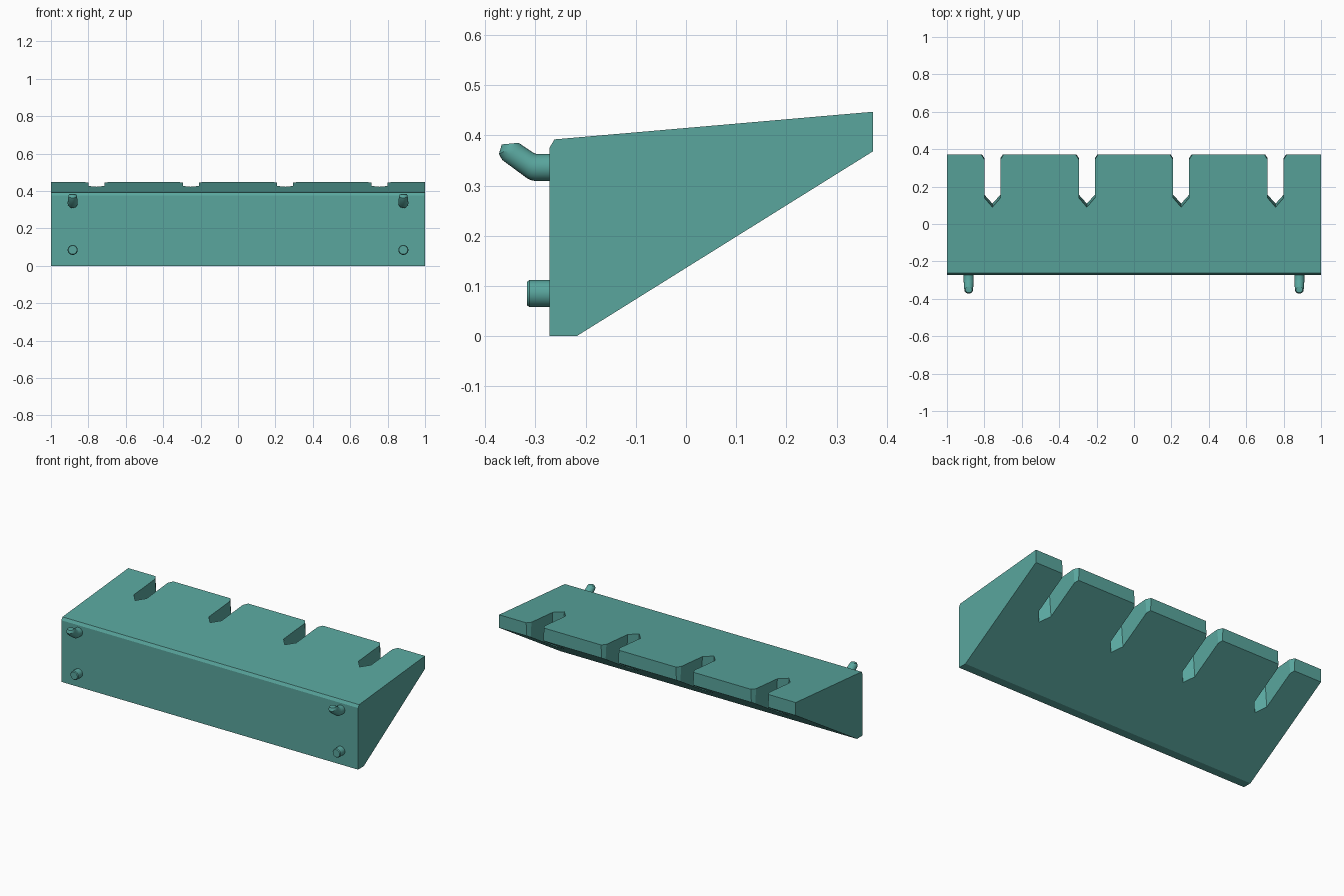
import bpy, math
from mathutils import Vector

if "Cube" in bpy.data.objects:
    bpy.data.objects.remove(bpy.data.objects["Cube"])

teal = bpy.data.materials.new("teal")
teal.diffuse_color = (0.10, 0.38, 0.34, 1)
teal.use_nodes = True
teal.node_tree.nodes["Principled BSDF"].inputs["Base Color"].default_value = teal.diffuse_color


def loft(name, rings):
    """Join equal-length point rings into a closed solid."""
    n = len(rings[0])
    verts = [tuple(p) for r in rings for p in r]
    faces = [(k * n + i, k * n + (i + 1) % n, (k + 1) * n + (i + 1) % n, (k + 1) * n + i)
             for k in range(len(rings) - 1) for i in range(n)]
    faces += [tuple(reversed(range(n))), tuple(range(len(verts) - n, len(verts)))]
    mesh = bpy.data.meshes.new(name)
    mesh.from_pydata(verts, [], faces)
    obj = bpy.data.objects.new(name, mesh)
    bpy.context.collection.objects.link(obj)
    mesh.materials.append(teal)
    bpy.ops.object.select_all(action='DESELECT')
    obj.select_set(True)
    bpy.context.view_layer.objects.active = obj
    # Consistent outward normals
    bpy.ops.object.mode_set(mode='EDIT')
    bpy.ops.mesh.select_all(action='SELECT')
    bpy.ops.mesh.normals_make_consistent(inside=False)
    bpy.ops.object.mode_set(mode='OBJECT')
    return obj


def peg(name, x, sections, sides=24):
    """Round peg; each section is (upper y,z), (lower y,z), half width."""
    rings = []
    for up, low, r in sections:
        up, low = Vector((x, *up)), Vector((x, *low))
        mid, half = (up + low) / 2, (up - low) / 2
        angles = [2 * math.pi * i / sides for i in range(sides)]
        rings.append([mid + half * math.cos(a) + Vector((r * math.sin(a), 0, 0))
                      for a in angles])
    loft(name, rings)
    bpy.ops.object.shade_smooth_by_angle(angle=math.radians(30))


# Wedge-shaped shelf body, side profile in y, z
profile = [(-0.272, 0), (-0.218, 0), (0.372, 0.368), (0.372, 0.447),
           (-0.262, 0.392), (-0.272, 0.375)]
body = loft("shelf_body", [[(x, y, z) for y, z in profile] for x in (-1, 1)])

# Slots with pointed ends and flared mouths, cut square to the sloping top
slope = (0.447 - 0.392) / (0.372 + 0.262)
down = Vector((0, slope, -1)).normalized()
half_slot = [(0.043, 0.14), (0.043, 0.345), (0.10, 0.435)]
outline = [(0, 0.09)] + half_slot + [(-x, y) for x, y in reversed(half_slot)]
for i, cx in enumerate((-0.757, -0.252, 0.252, 0.757)):
    top = [Vector((cx + x, y, 0.392 + slope * (y + 0.262))) for x, y in outline]
    cutter = loft("slot_cutter", [[p + down * d for p in top] for d in (-0.1, 0.5)])
    cutter.hide_render = True
    mod = body.modifiers.new(f"slot_{i + 1}", 'BOOLEAN')
    mod.operation = 'DIFFERENCE'
    mod.solver = 'EXACT'
    mod.object = cutter
    bpy.context.view_layer.objects.active = body
    bpy.ops.object.modifier_apply(modifier=mod.name)
    bpy.data.objects.remove(cutter)

# Straight lower pegs and upturned hooks on the mounting face
straight = [((y, 0.085 + r), (y, 0.085 - r), r)
            for y, r in ((-0.265, 0.027), (-0.312, 0.027), (-0.317, 0.023))]
hook = [((-0.265, 0.363), (-0.265, 0.309), 0.027),
        ((-0.298, 0.363), (-0.300, 0.309), 0.027),
        ((-0.303, 0.365), (-0.309, 0.311), 0.027),
        ((-0.308, 0.368), (-0.317, 0.315), 0.026),
        ((-0.326, 0.380), (-0.366, 0.351), 0.024),
        ((-0.331, 0.384), (-0.3725, 0.363), 0.023),
        ((-0.335, 0.385), (-0.367, 0.382), 0.018)]
for side, x in (("left", -0.884), ("right", 0.884)):
    peg(f"lower_peg_{side}", x, straight)
    peg(f"upper_hook_{side}", x, hook)
